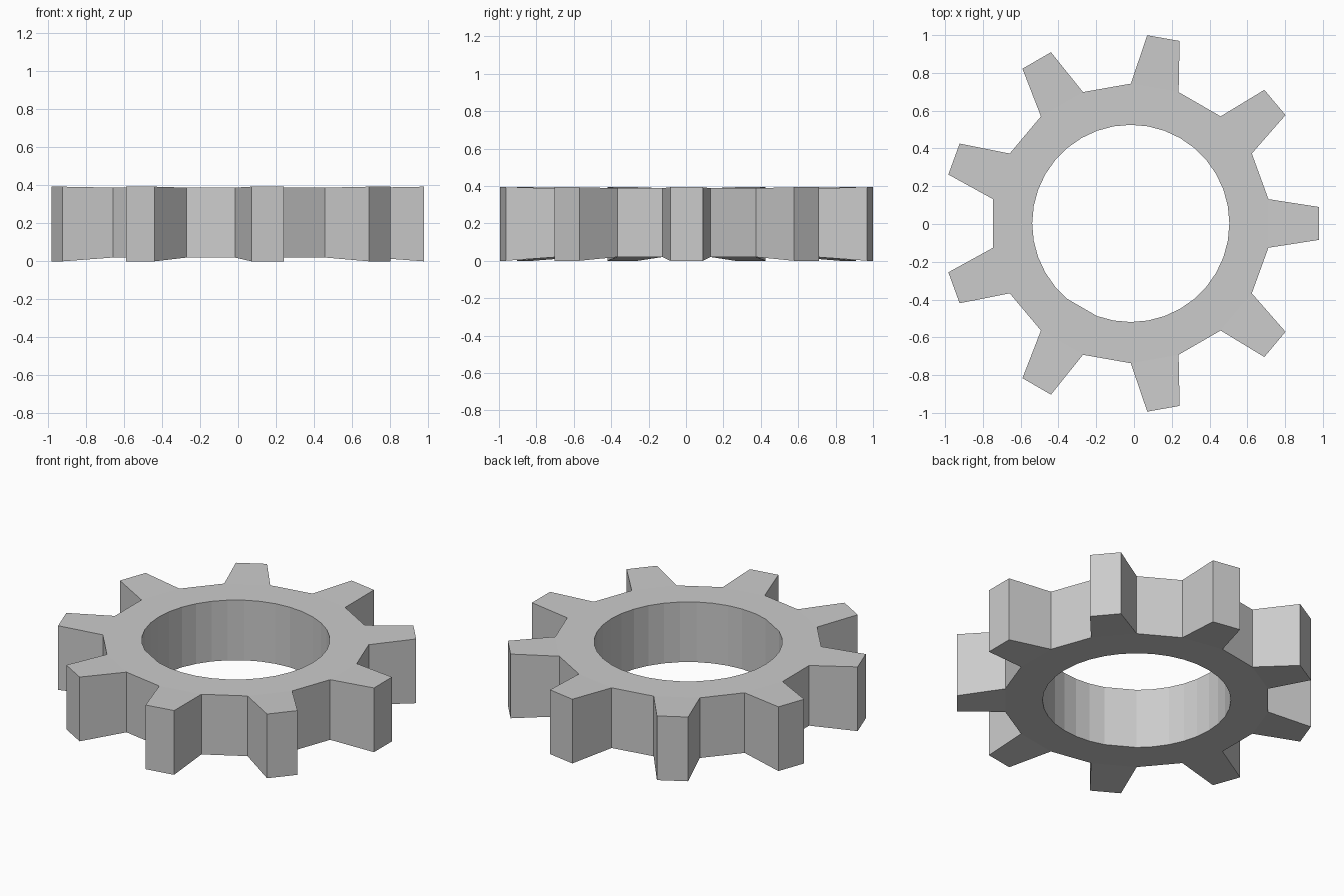
import bpy, bmesh
from math import cos, sin, radians

if "Cube" in bpy.data.objects:
    bpy.data.objects.remove(bpy.data.objects["Cube"])

TEETH = 9
CX, CY = -0.017, 0.003
R_HOLE, R_ROOT, R_TIP = 0.522, 0.74, 1.0
# bottom and top heights: the teeth flare slightly thicker than the ring
Z_RING, Z_TIP = (0.02, 0.388), (0.0, 0.393)

bm = bmesh.new()


def column(radius, degrees, heights):
    """Bottom and top vertex at a polar position."""
    a = radians(degrees)
    return [bm.verts.new((CX + radius * cos(a), CY + radius * sin(a), z)) for z in heights]


def wall(p, q):
    bm.faces.new((p[0], q[0], q[1], p[1]))


def caps(cols):
    bm.faces.new([c[1] for c in cols])
    bm.faces.new([c[0] for c in reversed(cols)])


# Bore: 10 degree steps, with one wider facet at the lower left
hole = {d: column(R_HOLE, d, Z_RING) for d in range(-10, 350, 10) if d != 240}
root = {d: column(R_ROOT, d, Z_RING) for t in range(TEETH) for d in (40 * t - 10, 40 * t + 10)}


def ring_sector(start, end):
    """Ring section between two root corners, with its part of the bore."""
    inner = [hole[d if d < 350 else d - 360] for d in range(start, end + 1, 10)
             if (d if d < 350 else d - 360) in hole]
    caps([root[start], root[end if end < 350 else end - 360]] + inner[::-1])
    for p, q in zip(inner, inner[1:]):
        wall(q, p)


for t in range(TEETH):
    a = 40 * t
    # Tooth
    r0, r1 = root[a - 10], root[a + 10]
    t0, t1 = column(R_TIP, a - 5, Z_TIP), column(R_TIP, a + 5, Z_TIP)
    caps([r0, t0, t1, r1])
    wall(r0, t0)
    wall(t0, t1)
    wall(t1, r1)
    # Ring behind the tooth, then the valley to the next tooth
    ring_sector(a - 10, a + 10)
    ring_sector(a + 10, a + 30)
    wall(r1, root[a + 30 if a + 30 < 350 else -10])

bmesh.ops.recalc_face_normals(bm, faces=bm.faces)
mesh = bpy.data.meshes.new("gear_wheel")
bm.to_mesh(mesh)
bm.free()
gear = bpy.data.objects.new("gear_wheel", mesh)
bpy.context.collection.objects.link(gear)
